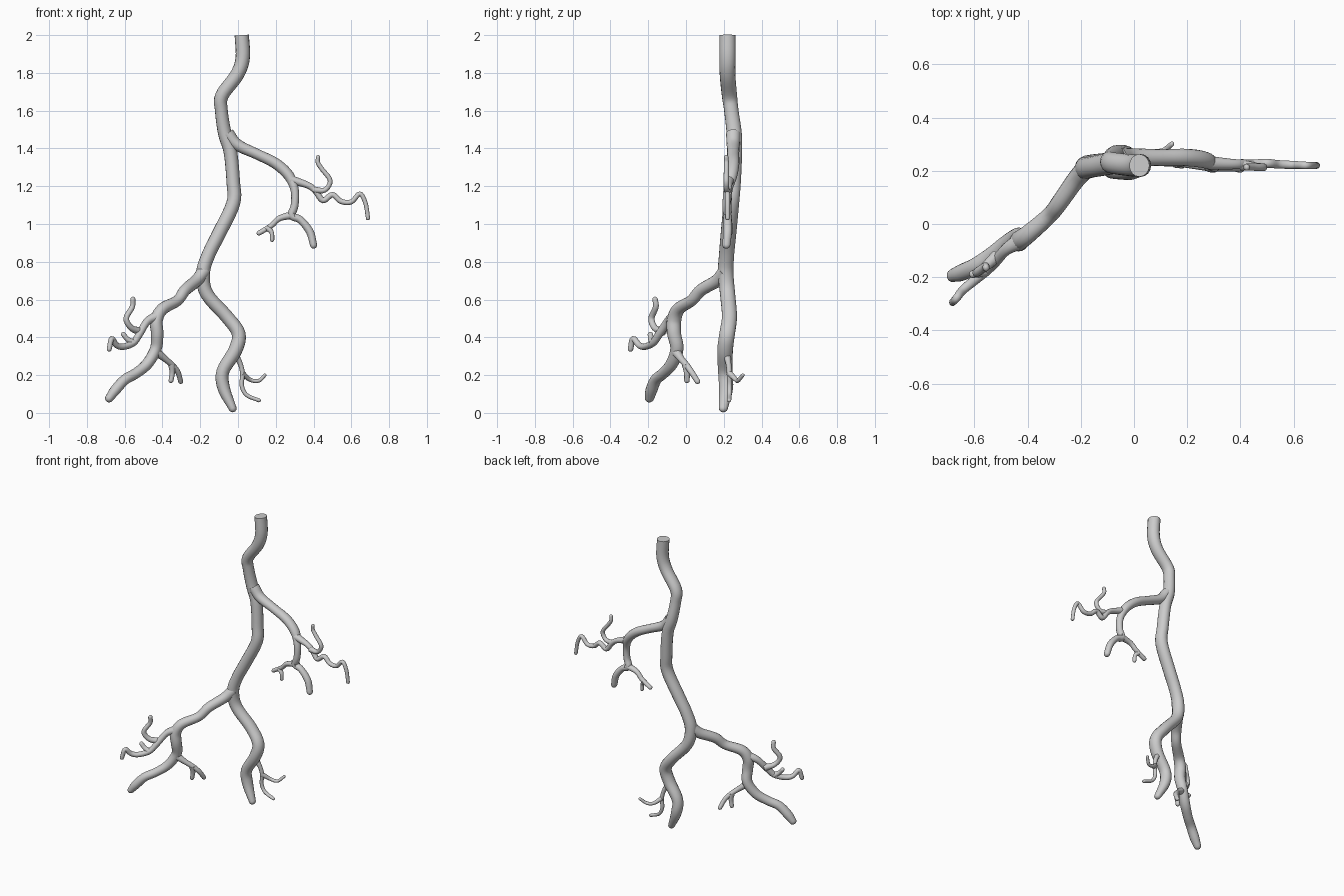
import bpy, math
from mathutils import Vector

STRETCH = 1.12   # cross-sections are slightly deeper in y than wide in x


def spline(pts, steps):
    """Catmull-Rom through 4D points (x, y, z, radius)."""
    p = [Vector(q) for q in pts]
    p = [p[0] * 2 - p[1]] + p + [p[-1] * 2 - p[-2]]
    out = []
    for a, b, c, d in zip(p, p[1:], p[2:], p[3:]):
        for i in range(steps):
            t = i / steps
            out.append(0.5 * (2 * b + (c - a) * t + (2 * a - 5 * b + 4 * c - d) * t * t
                              + (3 * b - a - 3 * c + d) * t ** 3))
    return out + [p[-2]]


def branch(name, pts, steps=5):
    """Round tube with varying radius and a domed tip."""
    pts = [(x, y / STRETCH, z, r) for x, y, z, r in pts]
    r = pts[-1][3]
    tip, prev = Vector(pts[-1][:3]), Vector(pts[-2][:3])
    pts[-1] = (*(tip - (tip - prev).normalized() * r), r)
    path = spline(pts, steps)
    end = path[-1].xyz
    d = (end - path[-2].xyz).normalized()
    for a in (25, 50, 70, 84):
        a = math.radians(a)
        path.append(Vector((*(end + d * r * math.sin(a)), r * math.cos(a))))
    cu = bpy.data.curves.new(name, 'CURVE')
    cu.dimensions = '3D'
    cu.bevel_depth = 1.0
    cu.bevel_resolution = 6
    cu.use_fill_caps = True
    s = cu.splines.new('POLY')
    s.points.add(len(path) - 1)
    for sp, v in zip(s.points, path):
        sp.co = (v.x, v.y, v.z, 1)
        sp.radius = v.w
    tmp = bpy.data.objects.new(name + "_path", cu)
    bpy.context.collection.objects.link(tmp)
    dg = bpy.context.evaluated_depsgraph_get()
    me = bpy.data.meshes.new_from_object(tmp.evaluated_get(dg))
    bpy.data.objects.remove(tmp)
    for v in me.vertices:
        v.co.y *= STRETCH
    ob = bpy.data.objects.new(name, me)
    bpy.context.collection.objects.link(ob)
    bpy.ops.object.select_all(action='DESELECT')
    ob.select_set(True)
    bpy.context.view_layer.objects.active = ob
    bpy.ops.object.shade_smooth_by_angle(angle=math.radians(50))
    return ob


def twig(name, r0, r1, pts):
    """Thin branch: flared root, radius fading from r0 to r1."""
    n = len(pts) - 1
    rad = [r0 + (r1 - r0) * i / n for i in range(n + 1)]
    rad[0] *= 1.3
    branch(name, [(*p, r) for p, r in zip(pts, rad)])


# Main stem, from the cut top down to the lowest tip
branch("main_stem", [
    (.02, .22, 2.0, .038), (.025, .22, 1.88, .038), (-.005, .22, 1.79, .037),
    (-.085, .23, 1.68, .036), (-.088, .24, 1.60, .034), (-.07, .255, 1.48, .036),
    (-.04, .257, 1.38, .036), (-.025, .25, 1.22, .036), (-.025, .24, 1.11, .037),
    (-.10, .225, .95, .037), (-.155, .215, .84, .036), (-.185, .21, .74, .037),
    (-.165, .22, .63, .036), (-.06, .23, .51, .036), (.003, .218, .42, .037),
    (-.015, .207, .33, .037), (-.08, .208, .22, .034), (-.075, .212, .13, .033),
    (-.02, .195, .005, .021)])

# Upper right limb
branch("right_limb", [
    (-.055, .25, 1.48, .034), (-.005, .25, 1.42, .031), (.10, .25, 1.37, .028),
    (.20, .25, 1.32, .029), (.27, .24, 1.255, .028), (.30, .222, 1.18, .022),
    (.30, .217, 1.10, .021), (.285, .22, 1.045, .022), (.33, .22, 1.022, .020),
    (.38, .22, .96, .021), (.405, .212, .87, .019)])
twig("right_lower_twig", .017, .013, [
    (.30, .22, 1.05), (.22, .225, 1.03), (.175, .23, .99), (.10, .232, .945)])
twig("right_lower_offshoot", .013, .011, [
    (.155, .23, .98), (.178, .222, .955), (.182, .22, .905)])
twig("right_outer_twig", .018, .011, [
    (.28, .23, 1.235), (.37, .225, 1.205), (.41, .225, 1.175), (.45, .225, 1.125),
    (.50, .228, 1.155), (.545, .224, 1.12), (.60, .222, 1.117), (.645, .22, 1.16),
    (.675, .22, 1.11), (.69, .22, 1.02)])
twig("right_rising_twig", .014, .011, [
    (.40, .222, 1.18), (.46, .215, 1.18), (.488, .213, 1.23), (.445, .214, 1.29),
    (.423, .214, 1.325), (.425, .212, 1.365)])

# Lower left limb, swinging towards the front
branch("left_limb", [
    (-.18, .21, .75, .036), (-.22, .165, .70, .033), (-.28, .08, .65, .031),
    (-.32, .03, .595, .029), (-.40, -.04, .55, .032), (-.432, -.063, .49, .034),
    (-.428, -.063, .42, .033), (-.435, -.048, .34, .031), (-.48, -.075, .26, .030),
    (-.54, -.12, .21, .028), (-.60, -.16, .175, .028), (-.65, -.183, .12, .028),
    (-.695, -.198, .06, .022)])
twig("left_outer_twig", .022, .013, [
    (-.43, -.065, .51), (-.48, -.095, .485), (-.52, -.14, .42), (-.555, -.175, .37),
    (-.61, -.22, .35), (-.645, -.25, .36), (-.668, -.28, .393), (-.685, -.297, .325)])
twig("left_rising_twig", .017, .013, [
    (-.515, -.12, .43), (-.565, -.165, .45), (-.592, -.183, .50),
    (-.56, -.16, .56), (-.555, -.165, .615)])
twig("left_short_twig", .015, .013, [
    (-.555, -.175, .37), (-.585, -.185, .39), (-.615, -.19, .425)])
twig("left_lower_twig", .018, .013, [
    (-.43, -.05, .32), (-.385, -.025, .285), (-.345, .005, .25),
    (-.318, .03, .215), (-.30, .068, .155)])
twig("left_lower_offshoot", .015, .013, [
    (-.35, .0, .255), (-.348, .005, .21), (-.357, .005, .158)])

# Small twigs near the foot of the stem
twig("foot_twig", .014, .010, [
    (-.015, .215, .31), (.012, .225, .26), (.024, .23, .205), (.02, .23, .145),
    (.045, .23, .095), (.12, .228, .062)])
twig("foot_side_twig", .012, .009, [
    (.022, .23, .21), (.065, .265, .175), (.11, .275, .17), (.148, .305, .205)])
